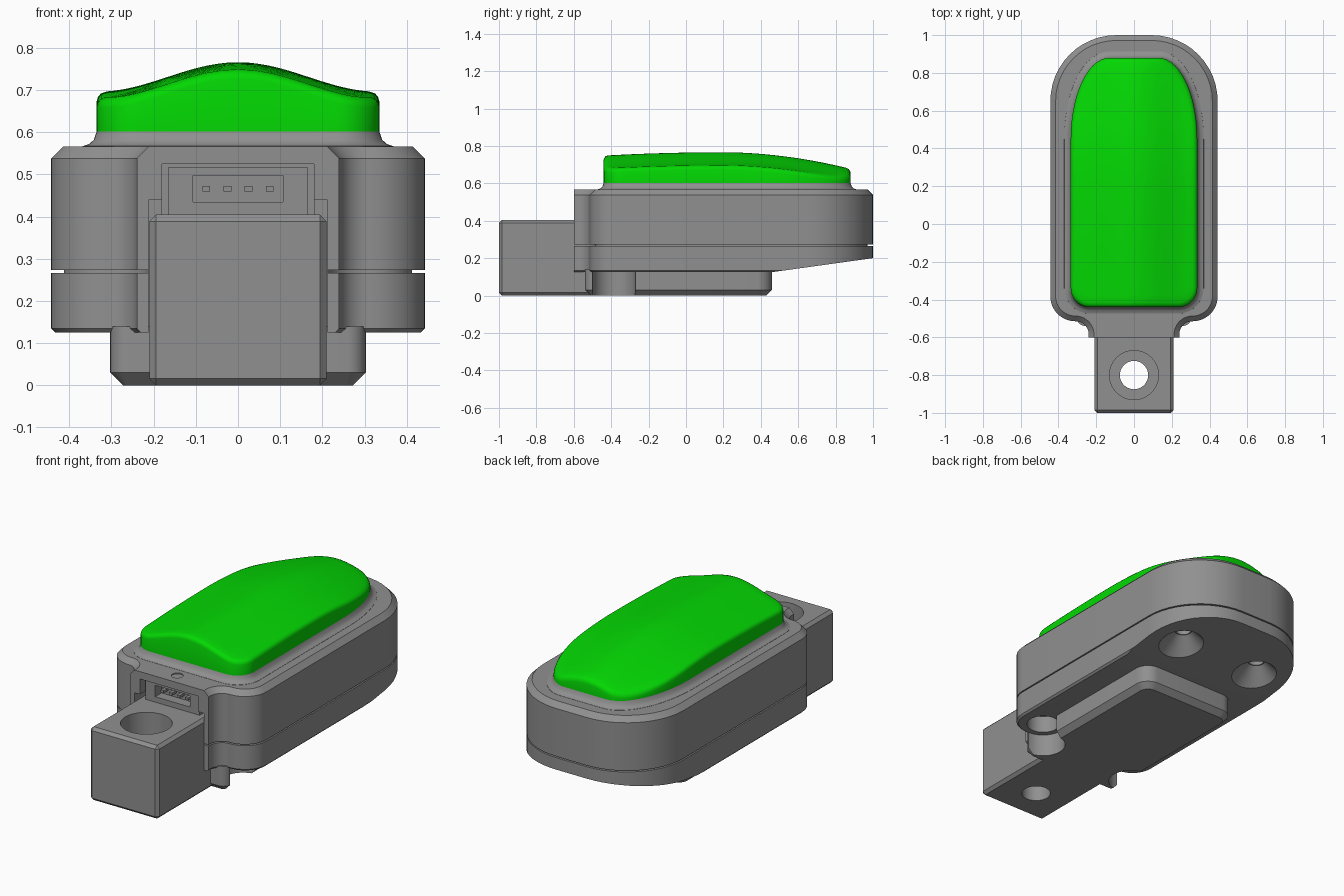
import bpy, bmesh, math
from mathutils import Vector

cube = bpy.data.objects.get("Cube")
if cube:
    bpy.data.objects.remove(cube, do_unlink=True)


def material(name, rgb):
    m = bpy.data.materials.new(name)
    m.use_nodes = True
    m.diffuse_color = (*rgb, 1)
    m.node_tree.nodes["Principled BSDF"].inputs["Base Color"].default_value = (*rgb, 1)
    return m


GREY = material("housing grey", (0.28, 0.28, 0.28))
GREEN = material("button green", (0.001, 0.68, 0.001))


def finish(name, bm, mat):
    bmesh.ops.recalc_face_normals(bm, faces=bm.faces)
    me = bpy.data.meshes.new(name)
    bm.to_mesh(me)
    bm.free()
    ob = bpy.data.objects.new(name, me)
    bpy.context.collection.objects.link(ob)
    me.materials.append(mat)
    return ob


def select(ob):
    bpy.ops.object.select_all(action='DESELECT')
    ob.select_set(True)
    bpy.context.view_layer.objects.active = ob


def smooth(ob, angle=30):
    select(ob)
    bpy.ops.object.shade_smooth_by_angle(angle=math.radians(angle))


def cut(ob, cutters):
    for c in cutters:
        select(ob)
        mod = ob.modifiers.new("cut", 'BOOLEAN')
        mod.operation, mod.solver, mod.object = 'DIFFERENCE', 'EXACT', c
        bpy.ops.object.modifier_apply(modifier=mod.name)
        bpy.data.objects.remove(c, do_unlink=True)


def box(name, lo, hi, chamfer=0):
    bm = bmesh.new()
    bmesh.ops.create_cube(bm, size=1)
    for v in bm.verts:
        v.co = [lo[i] + (v.co[i] + 0.5) * (hi[i] - lo[i]) for i in range(3)]
    if chamfer:
        bmesh.ops.bevel(bm, geom=bm.edges[:], offset=chamfer, segments=1, affect='EDGES')
    return finish(name, bm, GREY)


def cone(x, y, z0, z1, r0, r1):
    bm = bmesh.new()
    bmesh.ops.create_cone(bm, cap_ends=True, segments=40, radius1=r0, radius2=r1, depth=z1 - z0)
    bmesh.ops.translate(bm, verts=bm.verts, vec=(x, y, (z0 + z1) / 2))
    return finish("cutter", bm, GREY)


def fillet(corners, n=12):
    """Round every (x, y, radius) corner of a counter-clockwise polygon."""
    out = []
    for i, (x, y, r) in enumerate(corners):
        p = Vector((x, y))
        if not r:
            out.append(p)
            continue
        a = (Vector(corners[i - 1][:2]) - p).normalized()
        b = (Vector(corners[(i + 1) % len(corners)][:2]) - p).normalized()
        half = a.angle(b) / 2
        t0, c = p + a * r / math.tan(half), p + (a + b).normalized() * r / math.sin(half)
        sweep = (t0 - c).angle_signed(p + b * r / math.tan(half) - c)
        for k in range(n + 1):
            t = -sweep * k / n
            d = t0 - c
            out.append(c + Vector((d.x * math.cos(t) - d.y * math.sin(t),
                                   d.x * math.sin(t) + d.y * math.cos(t))))
    return [p for i, p in enumerate(out) if (p - out[i - 1]).length > 1e-4]


def subdivide(pts, step):
    """Split long straight runs so that they can follow a curved height."""
    out = []
    for i, p in enumerate(pts):
        q = pts[(i + 1) % len(pts)]
        n = math.ceil((q - p).length / step)
        out += [p.lerp(q, k / n) for k in range(n)]
    return out


def mirrored(right):
    """Complete a right-hand half, listed front to back, to a full outline."""
    return right + [(-c[0], *c[1:]) for c in reversed(right)]


def offset(pts, d):
    out = []
    for i, p in enumerate(pts):
        e0, e1 = (p - pts[i - 1]).normalized(), (pts[(i + 1) % len(pts)] - p).normalized()
        n = Vector((e0.y, -e0.x)) + Vector((e1.y, -e1.x))
        out.append(p + n * (2 * d / n.length_squared))
    return out


def loft(rings):
    bm = bmesh.new()
    loops = [[bm.verts.new(p) for p in ring] for ring in rings]
    for a, b in zip(loops, loops[1:]):
        for i in range(len(a)):
            bm.faces.new((a[i - 1], a[i], b[i], b[i - 1]))
    bm.faces.new(loops[0])
    bm.faces.new(loops[-1])
    return bm


def profile_loft(outline, profile):
    return loft([[(p.x, p.y, z) for p in offset(outline, d)] for d, z in profile])


def bisect(bm, co, no):
    """Trim everything on the normal's side and close the opening."""
    bmesh.ops.bisect_plane(bm, geom=bm.verts[:] + bm.edges[:] + bm.faces[:], dist=1e-6,
                           plane_co=co, plane_no=no, clear_outer=True)
    bmesh.ops.holes_fill(bm, edges=[e for e in bm.edges if e.is_boundary], sides=0)


# Housing: rounded outline with a seam groove, flat nose and rising underside
body_outline = fillet(mirrored([(0.24, -0.70, 0), (0.24, -0.515, 0.07),
                                (0.443, -0.515, 0.132), (0.443, 1.0, 0.35)]))
bm = profile_loft(body_outline, [(-0.01, 0.125), (0, 0.135), (0, 0.266), (-0.03, 0.266),
                                 (-0.03, 0.273), (0, 0.273), (0, 0.538), (-0.028, 0.566)])
bisect(bm, (0, -0.6, 0), (0, -1, 0))
bisect(bm, (0, 0.46, 0.125), (0, 0.075, -0.54))
housing = finish("housing", bm, GREY)
cutters = [box("cutter", (-0.212, -0.7, 0.05), (0.212, -0.5, 0.44)),
           box("cutter", (-0.18, -0.7, 0.36), (0.18, -0.49, 0.525)),
           cone(0, -0.53, 0.561, 0.6, 0.03, 0.03)]
for s in (-1, 1):
    cutters += [cone(s * 0.25, 0.70, 0.11, 0.23, 0.165, 0.045),
                cone(s * 0.25, 0.70, 0.20, 0.40, 0.04, 0.04),
                cone(s * 0.30, -0.385, 0.05, 0.22, 0.085, 0.085)]
cut(housing, cutters)
smooth(housing)

# Foot plate with chamfered underside and a scallop around each front screw pocket
foot_outline = fillet(mirrored([(0.303, -0.54, 0.045), (0.303, 0.46, 0.08)]), 8)
foot = finish("foot_plate", profile_loft(foot_outline, [(-0.03, 0), (0, 0.03), (0, 0.14)]), GREY)
cut(foot, [cone(s * 0.30, -0.385, -0.05, 0.2, 0.115, 0.115) for s in (-1, 1)])
smooth(foot)

# Mounting block with counterbored screw hole
block = box("mounting_block", (-0.21, -1.0, 0), (0.21, -0.48, 0.405), 0.016)
cut(block, [cone(0, -0.8, 0.2, 0.5, 0.13, 0.13), cone(0, -0.8, -0.1, 0.3, 0.075, 0.075)])
smooth(block)

# Connector socket and its four pins
socket = box("connector_socket", (-0.165, -0.57, 0.38), (0.165, -0.47, 0.518))
cut(socket, [box("cutter", (-0.107, -0.7, 0.435), (0.107, -0.515, 0.498))])
for i in range(4):
    x = -0.075 + i * 0.05
    box(f"connector_pin_{i + 1}", (x - 0.009, -0.555, 0.459), (x + 0.009, -0.51, 0.473))

# Button outline: square-ish front, tapering elliptical back
half = [(0.335, -0.44, 0.1)]
for k in range(15):
    t = math.pi / 2 * k / 14
    half.append((0.13 + 0.205 * math.cos(t), 0.45 + 0.43 * math.sin(t), 0))
button_outline = subdivide(fillet(mirrored(half), 10), 0.04)

# Flared collar rising from the housing to the button
collar = finish("button_collar", profile_loft(button_outline, [
    (0.036, 0.56), (0.034, 0.567), (0.018, 0.572), (0.007, 0.582), (0, 0.602)]), GREY)
smooth(collar, 50)


def crown(p):
    y = p.y - 0.2
    ridge = 0.766 - (0.018 * (y / 0.64) ** 2 if y < 0 else 0.088 * (y / 0.68) ** 1.9)
    return ridge - 0.035 * (1 - math.cos(math.pi * min(abs(p.x), 0.335) / 0.335))


# Domed button with a rounded rim
rings = [[(p.x, p.y, 0.6) for p in button_outline]]
for d, drop in ((0, 0.022), (-0.003, 0.012), (-0.010, 0.004), (-0.024, 0)):
    rings.append([(q.x, q.y, crown(q) - drop) for q in offset(button_outline, d)])
rim, centre = offset(button_outline, -0.024), Vector((0, 0.2))
for k in range(1, 16):
    ring = [centre + (p - centre) * (1 - k / 15.3) for p in rim]
    rings.append([(p.x, p.y, crown(p)) for p in ring])
button = finish("button", loft(rings), GREEN)
smooth(button, 50)
